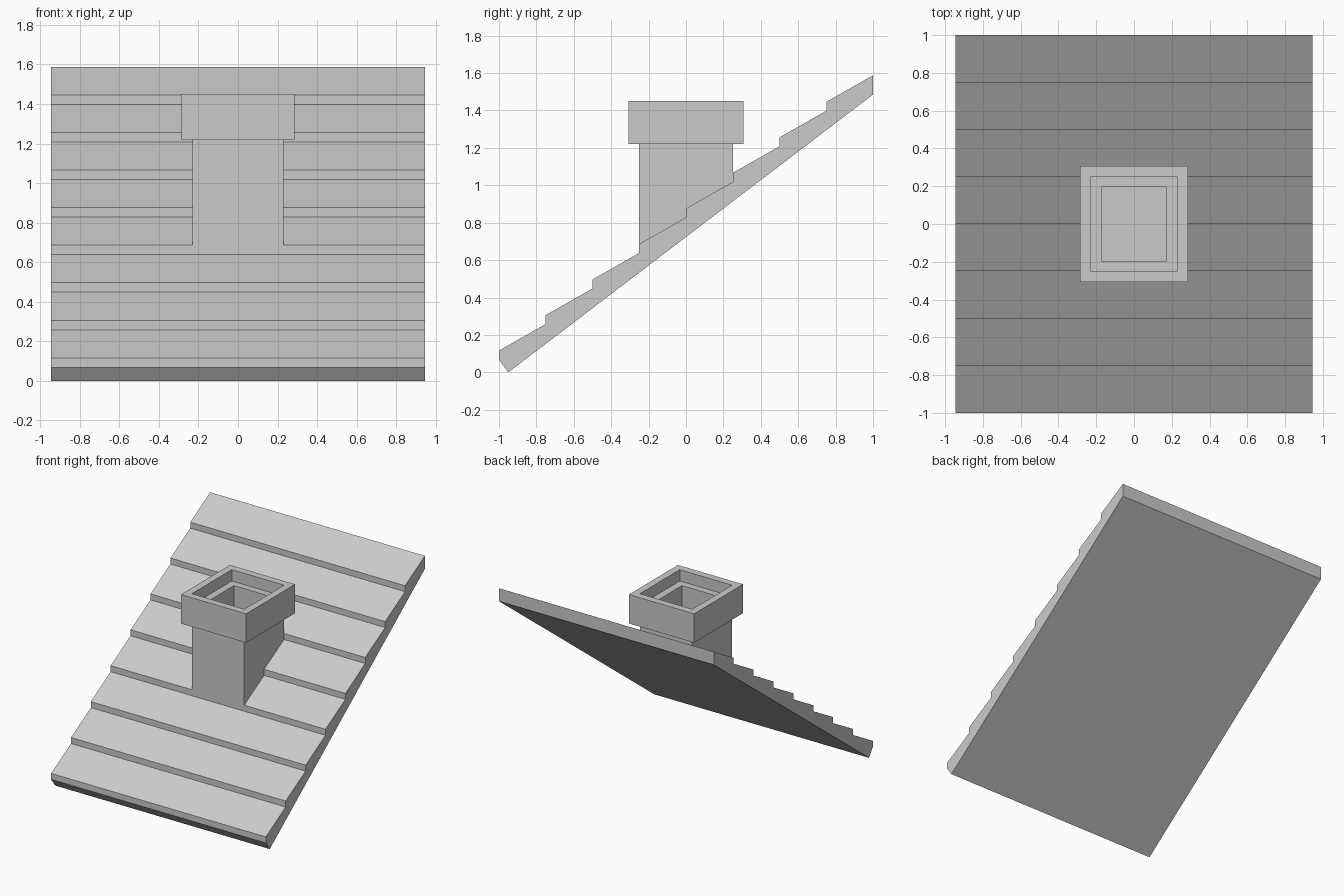
import bpy
import bmesh

if "Cube" in bpy.data.objects:
    bpy.data.objects.remove(bpy.data.objects["Cube"])


def finish(name, bm):
    bmesh.ops.recalc_face_normals(bm, faces=bm.faces)
    mesh = bpy.data.meshes.new(name)
    bm.to_mesh(mesh)
    bm.free()
    obj = bpy.data.objects.new(name, mesh)
    bpy.context.collection.objects.link(obj)
    return obj


# Roof slab: stepped side profile (y, z), extruded across x
HALF_WIDTH = 0.945
COURSES, RUN, RISE = 8, 0.25, 0.19
profile = [(1.0, 1.485), (-0.95, 0.0)]
for i in range(COURSES):
    y, z = -1 + RUN * i, 0.068 + RISE * i
    profile += [(y, z), (y, z + 0.048)]
profile.append((1.0, 0.068 + RISE * COURSES))

bm = bmesh.new()
side = bm.faces.new([bm.verts.new((-HALF_WIDTH, y, z)) for y, z in profile])
ext = bmesh.ops.extrude_face_region(bm, geom=[side])
bmesh.ops.translate(bm, vec=(2 * HALF_WIDTH, 0, 0),
                    verts=[v for v in ext["geom"] if isinstance(v, bmesh.types.BMVert)])
finish("roof_tiles", bm)

# Chimney: stacked rectangular rings (half x, half y, z), from shaft to flue floor
rings = [
    (0.23, 0.25, 0.81),      # shaft foot, tilted below to follow the roof
    (0.23, 0.25, 1.22),      # shaft top
    (0.287, 0.308, 1.22),    # cap underside
    (0.287, 0.308, 1.45),    # cap top
    (0.23, 0.25, 1.45),      # cap opening
    (0.23, 0.25, 1.36),      # inner ledge
    (0.172, 0.195, 1.36),    # flue opening
    (0.172, 0.195, 1.15),    # flue floor
]
bm = bmesh.new()
loops = []
for n, (hx, hy, z) in enumerate(rings):
    slope = RISE / RUN if n == 0 else 0
    loops.append([bm.verts.new((sx * hx, sy * hy, z + slope * sy * hy))
                  for sx, sy in ((-1, -1), (1, -1), (1, 1), (-1, 1))])
for a, b in zip(loops, loops[1:]):
    for i in range(4):
        j = (i + 1) % 4
        bm.faces.new((a[i], a[j], b[j], b[i]))
bm.faces.new(loops[0][::-1])
bm.faces.new(loops[-1])
finish("chimney", bm)
